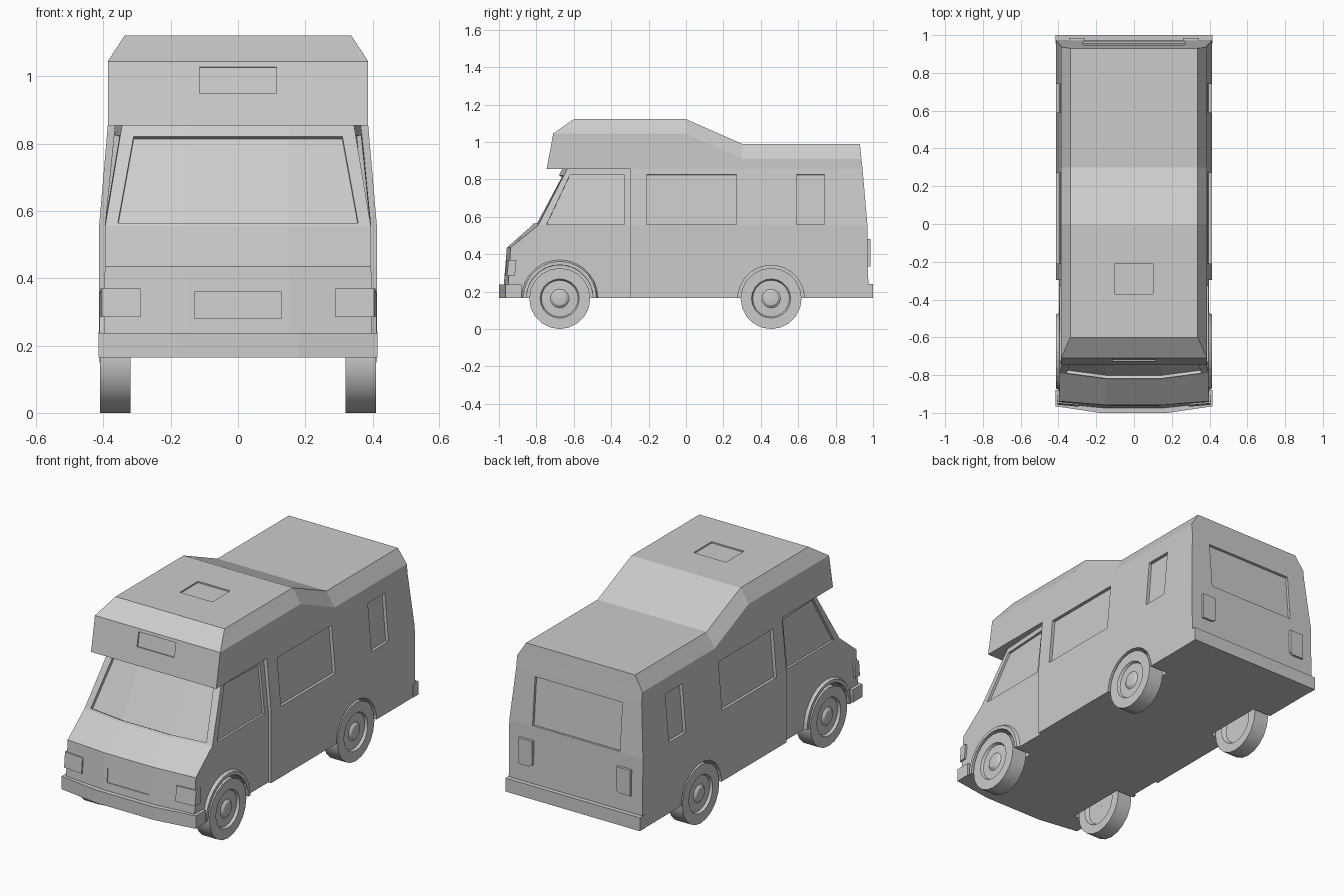
import bpy, bmesh
from math import sin, cos, pi
from mathutils import Vector

if "Cube" in bpy.data.objects:
    bpy.data.objects.remove(bpy.data.objects["Cube"])

SIDES = (1, -1)
WHEEL_Y, WHEEL_Z = (-0.675, 0.455), 0.163


def loft(bm, rings, cap_start=True, cap_end=True, closed=False):
    """Skin even-length rings; caps are strips joining point i to its mirror partner."""
    vs = [[bm.verts.new(p) for p in r] for r in rings]
    n = len(vs[0])
    pairs = list(zip(vs, vs[1:])) + ([(vs[-1], vs[0])] if closed else [])
    for a, b in pairs:
        for i in range(n):
            j = (i + 1) % n
            bm.faces.new((a[i], a[j], b[j], b[i]))
    for use, r in ((cap_start, vs[0]), (cap_end, vs[-1])):
        if use and not closed:
            for i in range(n // 2 - 1):
                bm.faces.new((r[i], r[i + 1], r[n - 2 - i], r[n - 1 - i]))


def finish(bm, name):
    bmesh.ops.remove_doubles(bm, verts=bm.verts, dist=1e-5)
    bmesh.ops.recalc_face_normals(bm, faces=bm.faces)
    me = bpy.data.meshes.new(name)
    bm.to_mesh(me)
    bm.free()
    ob = bpy.data.objects.new(name, me)
    bpy.context.collection.objects.link(ob)
    return ob


def mirrored(half):
    return half + [(-p[0], p[1], p[2]) for p in reversed(half)]


def level(z, pts):
    return mirrored([(x, y, z) for x, y in pts])


def recess(bm, stations, normal, depth=0.018, out=0.05):
    """Cutter block following (bottom, top) surface points."""
    n = Vector(normal).normalized()
    rings = []
    for b, t in stations:
        b, t = Vector(b), Vector(t)
        rings.append([b - n * depth, b + n * out, t + n * out, t - n * depth])
    loft(bm, rings)


def wheel_well(bm, y):
    for s in SIDES:
        loft(bm, [[(s * x, y + 0.178 * cos(a), WHEEL_Z + 0.178 * sin(a))
                   for a in [2 * pi * (i + 0.5) / 24 for i in range(24)]]
                  for x in (0.30, 0.5)])


def cut(ob, bm, name):
    cutter = finish(bm, name)
    cutter.hide_render = True
    mod = ob.modifiers.new("cut", 'BOOLEAN')
    mod.operation, mod.solver, mod.object = 'DIFFERENCE', 'EXACT', cutter
    bpy.context.view_layer.objects.active = ob
    bpy.ops.object.modifier_apply(modifier=mod.name)
    bpy.data.objects.remove(cutter)


# Living coach with the sleeping pod over the cab
W, WT, WR = 0.413, 0.387, 0.337


def section(y, zc, zt):
    ys = y if isinstance(y, tuple) else (y,) * 5
    return list(zip((W, W, WT, WT, WR), ys, (0.165, 0.555, 0.855, zc, zt)))


F = -0.297
bm = bmesh.new()
front = section(F, 1.045, 1.122)
loft(bm, [mirrored(h) for h in (front, section(0, 1.045, 1.122), section(0.3, 0.91, 0.99),
     section((0.976, 0.97, 0.944, 0.938, 0.93), 0.91, 0.99))], cap_start=False)
pod_front = [(WT, -0.745, 0.855), (WT, -0.71, 1.045), (WR, -0.6, 1.122)]
loft(bm, [mirrored(pod_front), mirrored(front[2:])], cap_end=False)
low = [bm.verts.new(p) for p in mirrored(front[:3])]
for i in range(2):
    bm.faces.new((low[i], low[i + 1], low[4 - i], low[5 - i]))
coach = finish(bm, "coach_body")

# Coach openings: side windows, rear window, pod window, roof hatch, rear wheel wells
bm = bmesh.new()
for s in SIDES:
    for y0, y1 in ((-0.21, 0.27), (0.59, 0.74)):
        recess(bm, [((s * 0.4125, y, 0.56), (s * 0.390, y, 0.825)) for y in (y0, y1)], (s, 0, 0.09))
recess(bm, [((x, 0.97, 0.56), (x, 0.947, 0.825)) for x in (-0.27, 0.27)], (0, 1, 0.09), 0.015)
recess(bm, [((x, -0.727, 0.95), (x, -0.713, 1.028)) for x in (-0.115, 0.115)], (0, -1, 0.18), 0.008)
recess(bm, [((x, -0.37, 1.122), (x, -0.21, 1.122)) for x in (-0.1, 0.1)], (0, 0, 1), 0.008)
wheel_well(bm, WHEEL_Y[1])
cut(coach, bm, "coach_cutter")

# Driver cab, bowed across the front
bm = bmesh.new()
loft(bm, [level(z, [(xb, -0.285), (xs, ys), (0.15, yc)]) for z, xb, xs, ys, yc in (
    (0.165, 0.396, 0.398, -0.955, -0.98), (0.435, 0.396, 0.396, -0.938, -0.958),
    (0.555, 0.396, 0.395, -0.79, -0.822), (0.855, 0.366, 0.345, -0.635, -0.662))])
cab = finish(bm, "cab_body")


def screen_point(x, z):
    t = (z - 0.555) / 0.3
    xs, ys, yc = 0.395 - 0.05 * t, -0.79 + 0.155 * t, -0.822 + 0.16 * t
    k = max(0, (abs(x) - 0.15) / (xs - 0.15))
    return (x, yc + (ys - yc) * k, z)


# Cab openings: windscreen, door windows, grille panel, front wheel wells
bm = bmesh.new()
recess(bm, [(screen_point(a, 0.565), screen_point(b, 0.822)) for a, b in
            ((-0.357, -0.31), (-0.15, -0.15), (0.15, 0.15), (0.357, 0.31))], (0, -0.88, 0.47))
for s in SIDES:
    recess(bm, [((s * 0.395, -0.745, 0.56), (s * 0.352, -0.62, 0.825)),
                ((s * 0.395, -0.328, 0.56), (s * 0.368, -0.328, 0.825))], (s, 0, 0.12), 0.015)
recess(bm, [((x, -0.971, 0.28), (x, -0.9645, 0.36)) for x in (-0.13, 0.13)], (0, -1, 0.08), 0.005)
wheel_well(bm, WHEEL_Y[0])
cut(cab, bm, "cab_cutter")

# Bumpers
bm = bmesh.new()
loft(bm, [level(z, [(0.415, -0.88), (0.415, -0.965), (0.18, -1.0)]) for z in (0.165, 0.237)])
finish(bm, "front_bumper")
bm = bmesh.new()
loft(bm, [level(z, [(0.415, 0.955), (0.415, 1.0)]) for z in (0.165, 0.24)])
finish(bm, "rear_bumper")

for s, side in ((1, "right"), (-1, "left")):
    # Wrap-around headlamp
    bm = bmesh.new()
    loft(bm, [[(s * x, y + dy, z) for x, y in ((0.29, -0.967), (0.405, -0.957), (0.408, -0.915),
              (0.38, -0.915), (0.38, -0.93), (0.29, -0.94))] for z, dy in ((0.285, 0), (0.37, 0.008))])
    finish(bm, side + "_headlamp")

    # Tail lamp
    bm = bmesh.new()
    loft(bm, [[(s * x, y, z) for x, z in ((0.26, 0.36), (0.26, 0.48), (0.345, 0.48),
              (0.345, 0.335), (0.28, 0.335), (0.262, 0.345))] for y in (0.96, 0.986)])
    finish(bm, side + "_tail_lamp")

    # Flared front fender
    bm = bmesh.new()
    loft(bm, [[(s * x, WHEEL_Y[0] + r * cos(a), 0.165 + r * sin(a)) for x, r in
               ((0.38, 0.178), (0.412, 0.178), (0.412, 0.196), (0.39, 0.208))]
              for a in [pi * i / 14 for i in range(15)]])
    finish(bm, side + "_fender")

    # Wheels: lathed tyre, dished rim and hub cap
    profile = ((0.34, 0.001), (0.34, 0.1), (0.32, 0.112), (0.32, 0.163), (0.41, 0.163),
               (0.41, 0.105), (0.396, 0.098), (0.398, 0.05), (0.409, 0.036), (0.412, 0.001))
    for y, end in zip(WHEEL_Y, ("front", "rear")):
        bm = bmesh.new()
        loft(bm, [[(s * x, y + r * sin(a), WHEEL_Z - r * cos(a)) for x, r in profile]
                  for a in [2 * pi * i / 20 for i in range(20)]], closed=True)
        wheel = finish(bm, f"{end}_{side}_wheel")
        bpy.ops.object.select_all(action='DESELECT')
        wheel.select_set(True)
        bpy.context.view_layer.objects.active = wheel
        bpy.ops.object.shade_smooth_by_angle(angle=0.5)
